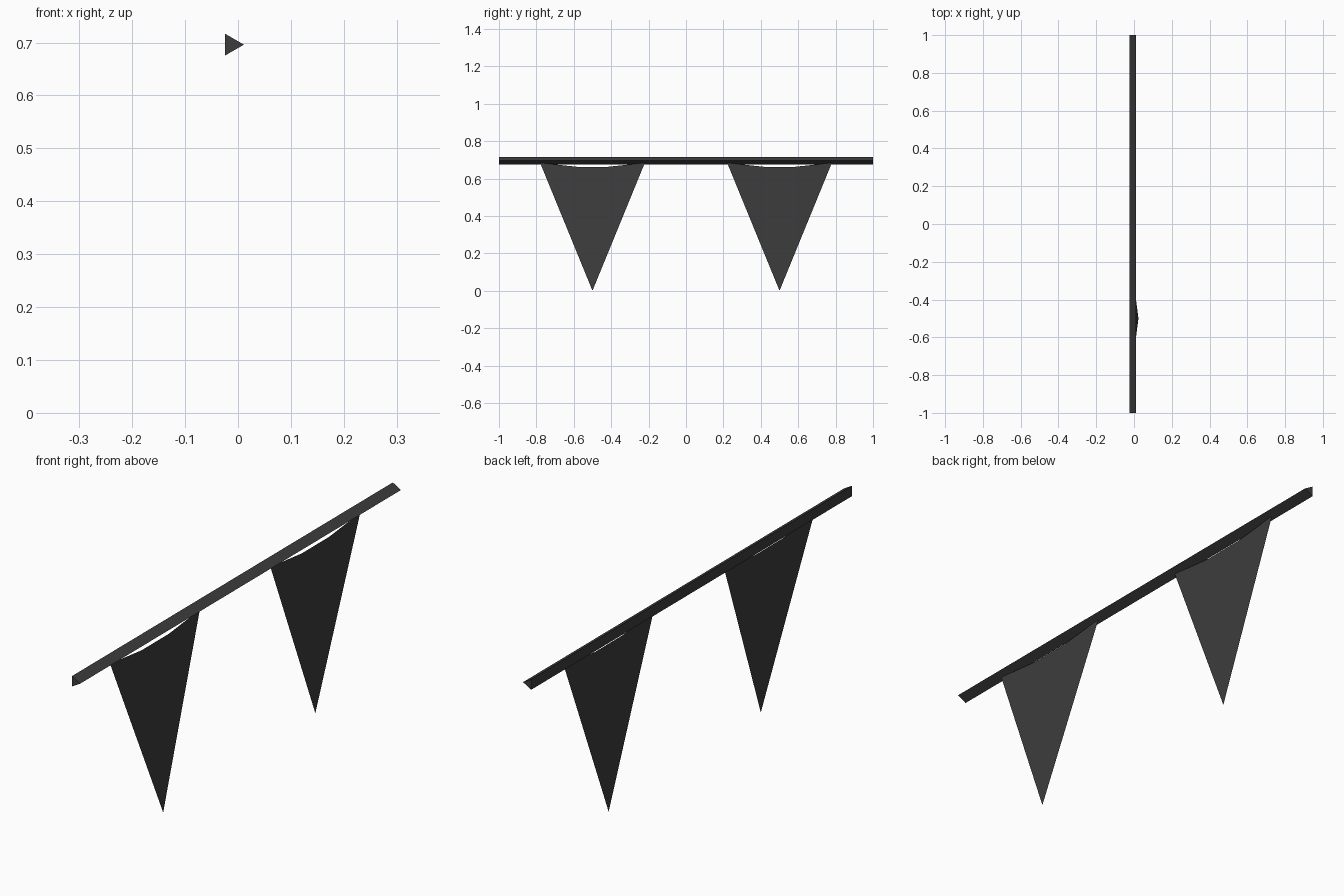
import bpy, bmesh
from math import cos, sin, tau

cube = bpy.data.objects.get("Cube")
if cube:
    bpy.data.objects.remove(cube, do_unlink=True)

CHARCOAL = (0.046, 0.046, 0.047, 1.0)
mat = bpy.data.materials.new("charcoal")
mat.use_nodes = True
mat.diffuse_color = CHARCOAL
bsdf = next(n for n in mat.node_tree.nodes if n.type == 'BSDF_PRINCIPLED')
bsdf.inputs["Base Color"].default_value = CHARCOAL

AXIS_X, AXIS_Z = -0.0125, 0.696   # centre line of the cord
RADIUS = 0.0237


def finish(name, bm):
    mesh = bpy.data.meshes.new(name)
    bm.to_mesh(mesh)
    bm.free()
    mesh.materials.append(mat)
    obj = bpy.data.objects.new(name, mesh)
    bpy.context.collection.objects.link(obj)
    return obj


# Three-sided cord running the full length, one edge pointing to +x
def build_cord():
    bm = bmesh.new()
    ring = [bm.verts.new((AXIS_X + RADIUS * cos(tau * i / 3), -1,
                          AXIS_Z + RADIUS * sin(tau * i / 3))) for i in range(3)]
    cap = bm.faces.new(ring)
    ext = bmesh.ops.extrude_face_region(bm, geom=[cap], use_keep_orig=True)
    moved = [v for v in ext["geom"] if isinstance(v, bmesh.types.BMVert)]
    bmesh.ops.translate(bm, verts=moved, vec=(0, 2, 0))
    bmesh.ops.recalc_face_normals(bm, faces=bm.faces)
    finish("cord", bm)


# Thin pennant: sagging top edge, fanned down to a single tip
def build_pennant(name, y, tip_lean):
    top_z, dip_z = 0.684, 0.663
    top = [(-0.28, top_z), (-0.085, dip_z), (0.085, dip_z), (0.28, top_z)]
    bm = bmesh.new()
    tip = bm.verts.new((AXIS_X + tip_lean, y, 0))
    edge = [bm.verts.new((AXIS_X + tip_lean * (1 - z / top_z), y + dy, z))
            for dy, z in top]
    for a, b in zip(edge, edge[1:]):
        bm.faces.new((tip, b, a))
    bmesh.ops.recalc_face_normals(bm, faces=bm.faces)
    # Make every face point towards +x
    for f in bm.faces:
        f.normal_update()
        if f.normal.x < 0:
            f.normal_flip()
    finish(name, bm)


build_cord()
build_pennant("front_pennant", -0.5, 0.036)   # swings slightly outwards
build_pennant("back_pennant", 0.5, 0.0)       # hangs straight
